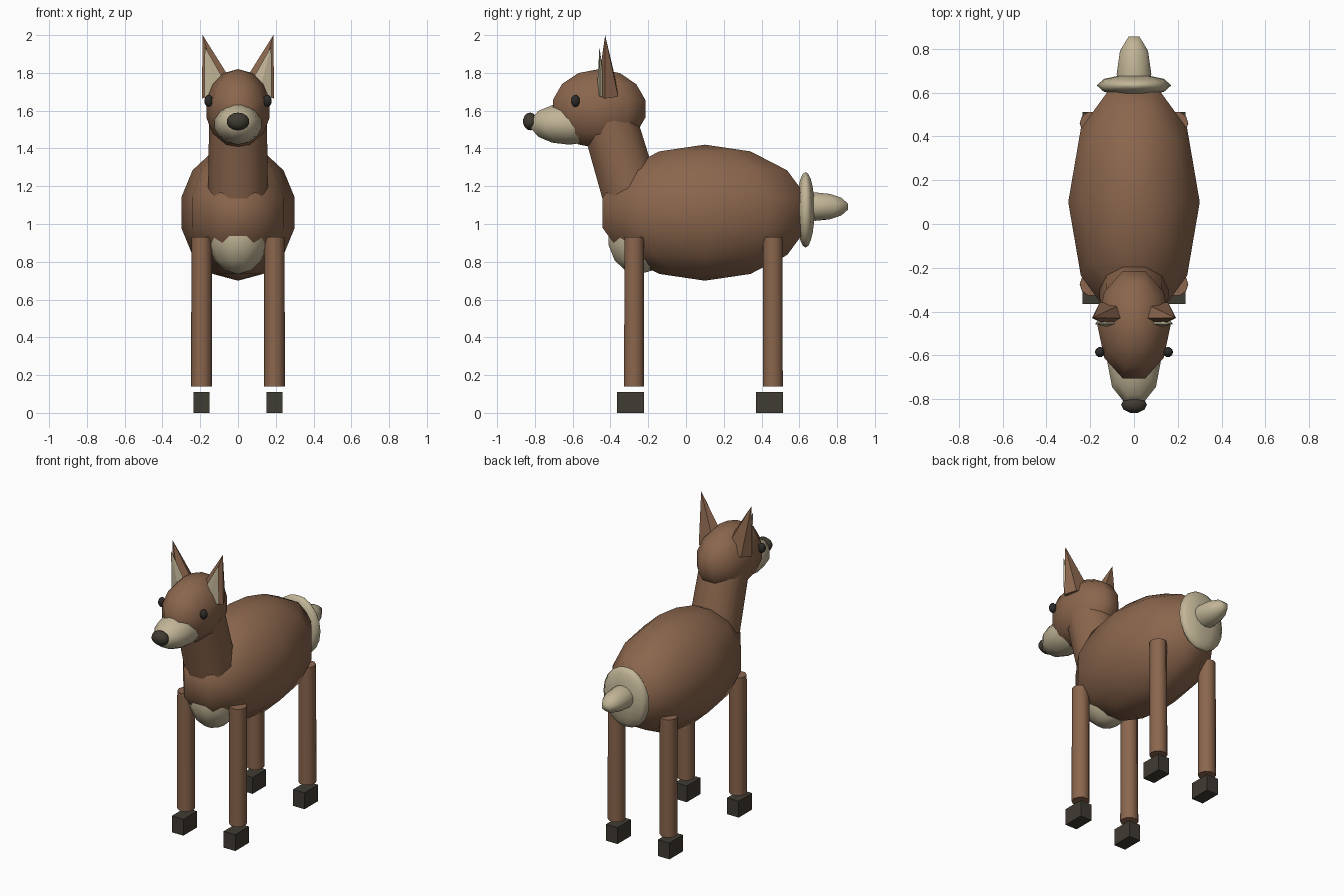
import bpy, bmesh, math
from mathutils import Matrix, Vector

if "Cube" in bpy.data.objects:
    bpy.data.objects.remove(bpy.data.objects["Cube"])


def material(name, rgb):
    m = bpy.data.materials.new(name)
    m.diffuse_color = (*rgb, 1)
    m.use_nodes = True
    m.node_tree.nodes["Principled BSDF"].inputs["Base Color"].default_value = m.diffuse_color
    return m


BROWN = material("brown_coat", (0.258, 0.133, 0.074))
CREAM = material("cream_fur", (0.54, 0.465, 0.31))
DARK = material("dark_hoof", (0.051, 0.044, 0.033))
BLACK = material("black_eye", (0.026, 0.024, 0.022))


def finish(name, bm, mat, smooth=True):
    bmesh.ops.recalc_face_normals(bm, faces=bm.faces)
    for f in bm.faces:
        f.smooth = smooth and len(f.verts) <= 4   # end caps stay flat
    me = bpy.data.meshes.new(name)
    bm.to_mesh(me)
    bm.free()
    me.materials.append(mat)
    ob = bpy.data.objects.new(name, me)
    bpy.context.collection.objects.link(ob)
    return ob


def ellipsoid(name, center, radii, mat, seg=10, rings=7):
    bm = bmesh.new()
    mtx = (Matrix.Translation(center) @ Matrix.Diagonal((*radii, 1))
           @ Matrix.Rotation(math.pi / 2, 4, 'Z'))
    bmesh.ops.create_uvsphere(bm, u_segments=seg, v_segments=rings,
                              radius=1, matrix=mtx)
    return finish(name, bm, mat)


def tube(name, start, end, r1, r2, mat, seg=10):
    a, b = Vector(start), Vector(end)
    turn = Vector((0, 0, 1)).rotation_difference(b - a).to_matrix().to_4x4()
    spin = Matrix.Rotation(math.pi / 2, 4, 'Z')
    bm = bmesh.new()
    bmesh.ops.create_cone(bm, cap_ends=True, segments=seg, radius1=r1,
                          radius2=r2, depth=(b - a).length,
                          matrix=Matrix.Translation((a + b) / 2) @ turn @ spin)
    return finish(name, bm, mat)


def box(name, center, size, mat):
    bm = bmesh.new()
    bmesh.ops.create_cube(bm, size=1, matrix=Matrix.Translation(center)
                          @ Matrix.Diagonal((*size, 1)))
    return finish(name, bm, mat, False)


def ear(name, side, base, apex, rx, ry, mat):
    """Five-sided cone, one base corner to the front, base tipped outwards."""
    tilt = math.atan2(apex[0] - base[0], apex[2] - base[2])
    bm = bmesh.new()
    ring = []
    for i in range(5):
        t = math.tau * i / 5
        u = rx * math.sin(t)
        ring.append(bm.verts.new((side * (base[0] + u * math.cos(tilt)),
                                  base[1] - ry * math.cos(t),
                                  base[2] - u * math.sin(tilt))))
    tip = bm.verts.new((side * apex[0], apex[1], apex[2]))
    bm.faces.new(ring)
    for i in range(5):
        bm.faces.new((ring[i], ring[(i + 1) % 5], tip))
    return finish(name, bm, mat, False)


# Trunk, chest patch, rump patch and tail
ellipsoid("body", (0, 0.1, 1.06), (0.308, 0.585, 0.36), BROWN)
ellipsoid("chest_patch", (0, -0.25, 0.93), (0.16, 0.172, 0.196), CREAM)
ellipsoid("rump_patch", (0, 0.633, 1.075), (0.17, 0.05, 0.2), CREAM, 10, 10)
ellipsoid("tail", (0, 0.685, 1.092), (0.081, 0.185, 0.075), CREAM)

# Neck and head
tube("neck", (0, -0.275, 1.1), (0, -0.405, 1.54), 0.16, 0.153, BROWN)
ellipsoid("head", (0, -0.46, 1.61), (0.172, 0.264, 0.21), BROWN)
ellipsoid("muzzle", (0, -0.62, 1.53), (0.127, 0.217, 0.11), CREAM)
ellipsoid("nose", (0, -0.825, 1.543), (0.06, 0.04, 0.047), DARK)

for side, label in ((-1, "left"), (1, "right")):
    ellipsoid(label + "_eye", (side * 0.155, -0.585, 1.652),
              (0.024, 0.024, 0.032), BLACK)
    ear(label + "_ear", side, (0.1, -0.41, 1.69), (0.187, -0.428, 2.0),
        0.1, 0.063, BROWN)
    ear(label + "_inner_ear", side, (0.11, -0.447, 1.69),
        (0.176, -0.458, 1.94), 0.072, 0.025, CREAM)
    # Legs, with hooves set slightly forward
    for end, y in (("front", -0.275), ("back", 0.46)):
        tube(f"{label}_{end}_leg", (side * 0.193, y, 0.14),
             (side * 0.193, y, 0.93), 0.055, 0.054, BROWN)
        box(f"{label}_{end}_hoof", (side * 0.193, y - 0.019, 0.055),
            (0.086, 0.143, 0.11), DARK)
